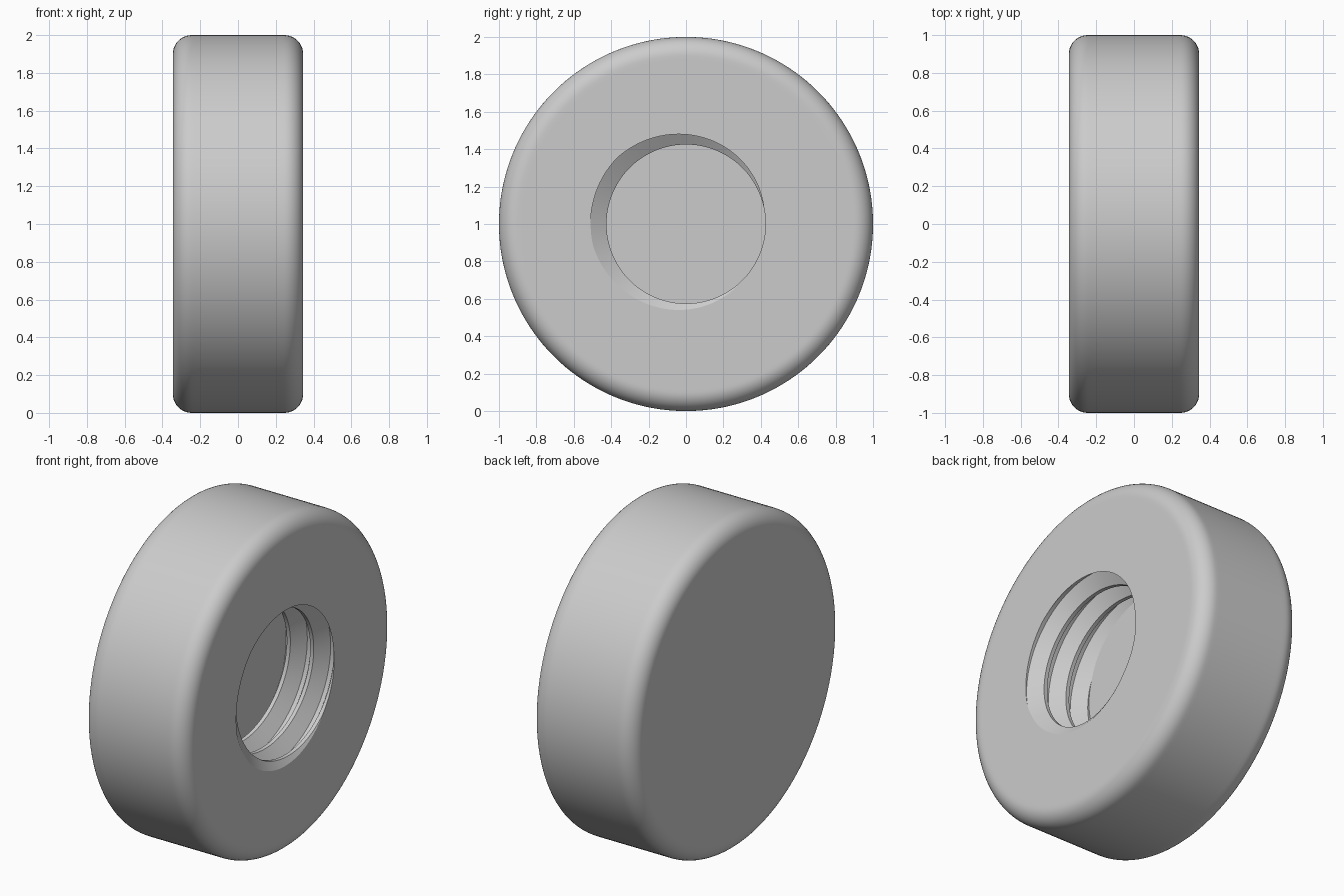
import bpy, bmesh
from math import sin, cos, pi, radians

cube = bpy.data.objects.get("Cube")
if cube:
    bpy.data.objects.remove(cube)

COLUMNS = 180          # segments around the axis
HALF = 0.345           # half the thickness
FILLET = 0.1           # rounded rim
DEPTH = 0.38           # depth of the blind hole
PITCH = 0.156
MINOR, MAJOR = 0.425, 0.51
BREAKS = (-0.075, 0.075, 0.42, 0.58)   # crest start/end, root start/end


def thread_radius(u):
    """Radius of the thread profile, u counted in pitches from a crest."""
    u = abs((u + 0.5) % 1 - 0.5)
    t = (u - BREAKS[1]) / (BREAKS[2] - BREAKS[1])
    return MINOR + (MAJOR - MINOR) * min(max(t, 0), 1)


def thread_column(angle):
    """Points (x, radius) from the floor of the hole up to its mouth."""
    turn = (angle + radians(15)) / (2 * pi)
    points = []
    for k in range(5):
        for b in BREAKS:
            d = min(max(PITCH * (k + b - turn), 0), DEPTH)
            points.append((HALF - d, thread_radius(turn + d / PITCH)))
    return points[::-1]


def rim_profile():
    """Front face edge, rounded rim, wall, rounded rim, back face edge."""
    flat = 1 - FILLET
    arc = [(HALF - FILLET + FILLET * cos(a), flat + FILLET * sin(a))
           for a in (i * pi / 20 for i in range(11))]
    front = [(HALF, flat - 0.02)] + arc + [(HALF - FILLET - 0.02, 1)]
    return front + [(-x, r) for x, r in reversed(front)]


# Cap body with threaded hole, swept column by column around the x axis
bm = bmesh.new()
rim = rim_profile()
columns = []
for j in range(COLUMNS + 1):
    a = 2 * pi * j / COLUMNS
    profile = [(HALF - DEPTH, 0)] + thread_column(a) + rim + [(-HALF, 0)]
    columns.append([bm.verts.new((x, r * cos(a), 1 + r * sin(a))) for x, r in profile])
for c0, c1 in zip(columns, columns[1:]):
    for i in range(len(c0) - 1):
        bm.faces.new((c0[i], c1[i], c1[i + 1], c0[i + 1]))
bmesh.ops.remove_doubles(bm, verts=bm.verts[:], dist=0.00005)
bmesh.ops.recalc_face_normals(bm, faces=bm.faces[:])

mesh = bpy.data.meshes.new("threaded_cap")
bm.to_mesh(mesh)
bm.free()
cap = bpy.data.objects.new("threaded_cap", mesh)
bpy.context.collection.objects.link(cap)

# Plain grey material
grey = bpy.data.materials.new("light_grey")
grey.use_nodes = True
color = (0.6, 0.6, 0.6, 1)
grey.diffuse_color = color
grey.node_tree.nodes["Principled BSDF"].inputs["Base Color"].default_value = color
mesh.materials.append(grey)

# Smooth shading with crisp thread edges
bpy.ops.object.select_all(action='DESELECT')
cap.select_set(True)
bpy.context.view_layer.objects.active = cap
bpy.ops.object.shade_smooth_by_angle(angle=radians(25))
